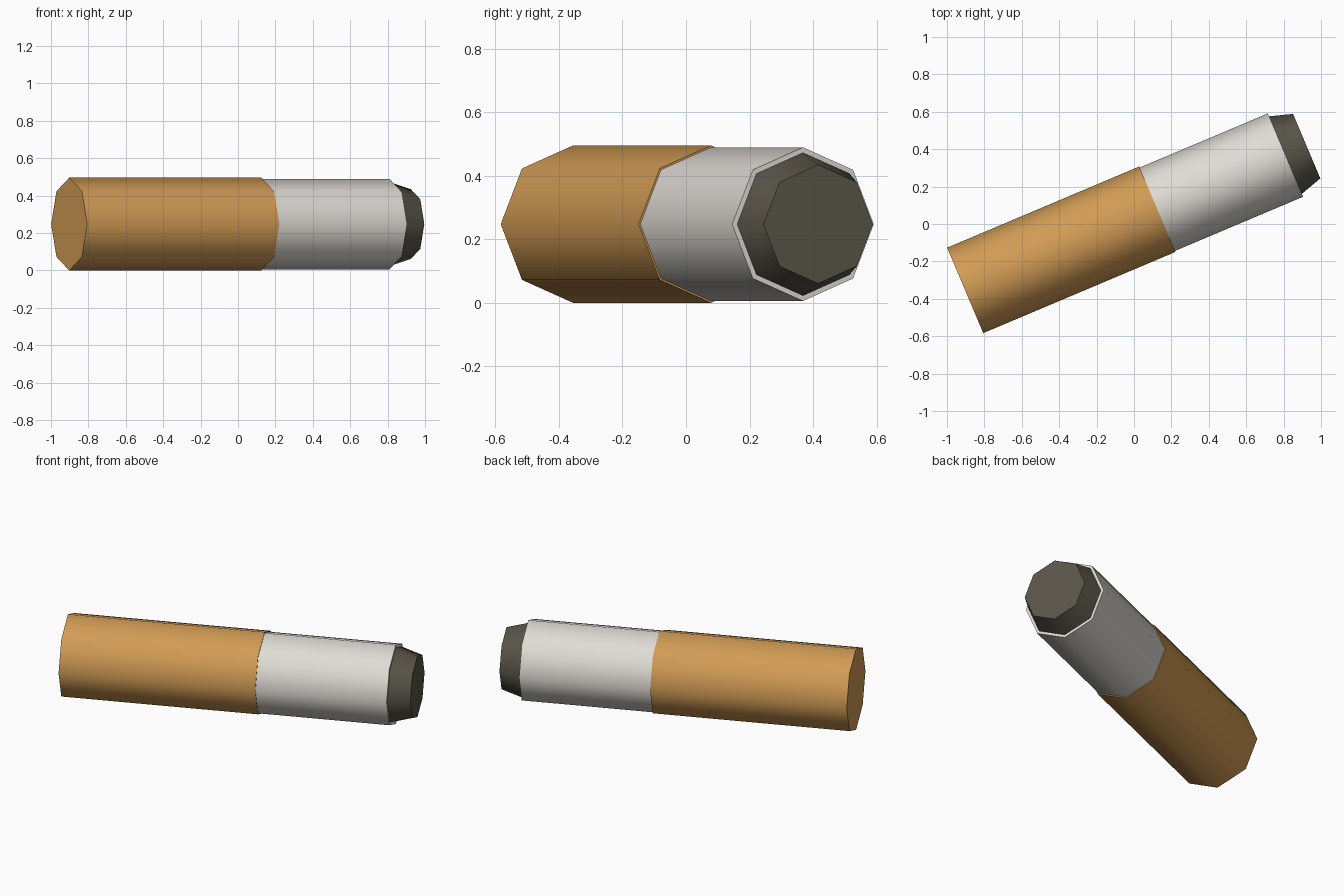
import bpy, bmesh
from math import radians
from mathutils import Matrix

cube = bpy.data.objects.get("Cube")
if cube:
    bpy.data.objects.remove(cube, do_unlink=True)

SIDES = 8
START = (-0.9025, -0.355, 0.248)
# Lay the z axis along x, then swing it towards the back left
PLACE = (Matrix.Translation(START) @ Matrix.Rotation(radians(22.9), 4, "Z")
         @ Matrix.Rotation(radians(90), 4, "Y"))


def material(name, rgb):
    mat = bpy.data.materials.new(name)
    mat.use_nodes = True
    mat.diffuse_color = (*rgb, 1)
    for node in mat.node_tree.nodes:
        if node.type == "BSDF_PRINCIPLED":
            node.inputs["Base Color"].default_value = (*rgb, 1)
    return mat


def section(name, begin, end, r_begin, r_end, mat):
    """Eight-sided closed section between two distances along the axis."""
    bm = bmesh.new()
    lift = Matrix.Translation((0, 0, (begin + end) / 2))
    bmesh.ops.create_cone(bm, cap_ends=True, segments=SIDES, radius1=r_begin,
                          radius2=r_end, depth=end - begin, matrix=lift)
    mesh = bpy.data.meshes.new(name)
    bm.to_mesh(mesh)
    bm.free()
    mesh.materials.append(mat)
    obj = bpy.data.objects.new(name, mesh)
    obj.matrix_world = PLACE
    bpy.context.collection.objects.link(obj)
    bpy.ops.object.select_all(action="DESELECT")
    obj.select_set(True)
    bpy.context.view_layer.objects.active = obj
    bpy.ops.object.shade_smooth_by_angle(angle=radians(55))
    return obj


# Filter, paper tube and tapered burnt tip; each is tucked into the one before
TUCK = 0.01
section("filter", 0, 1.115, 0.248, 0.248, material("filter tan", (0.64, 0.33, 0.09)))
section("paper_tube", 1.115 - TUCK, 1.859, 0.242, 0.242,
        material("paper white", (0.74, 0.71, 0.66)))
section("ash_tip", 1.859 - TUCK, 1.982, 0.228, 0.187,
        material("ash grey", (0.10, 0.09, 0.065)))
